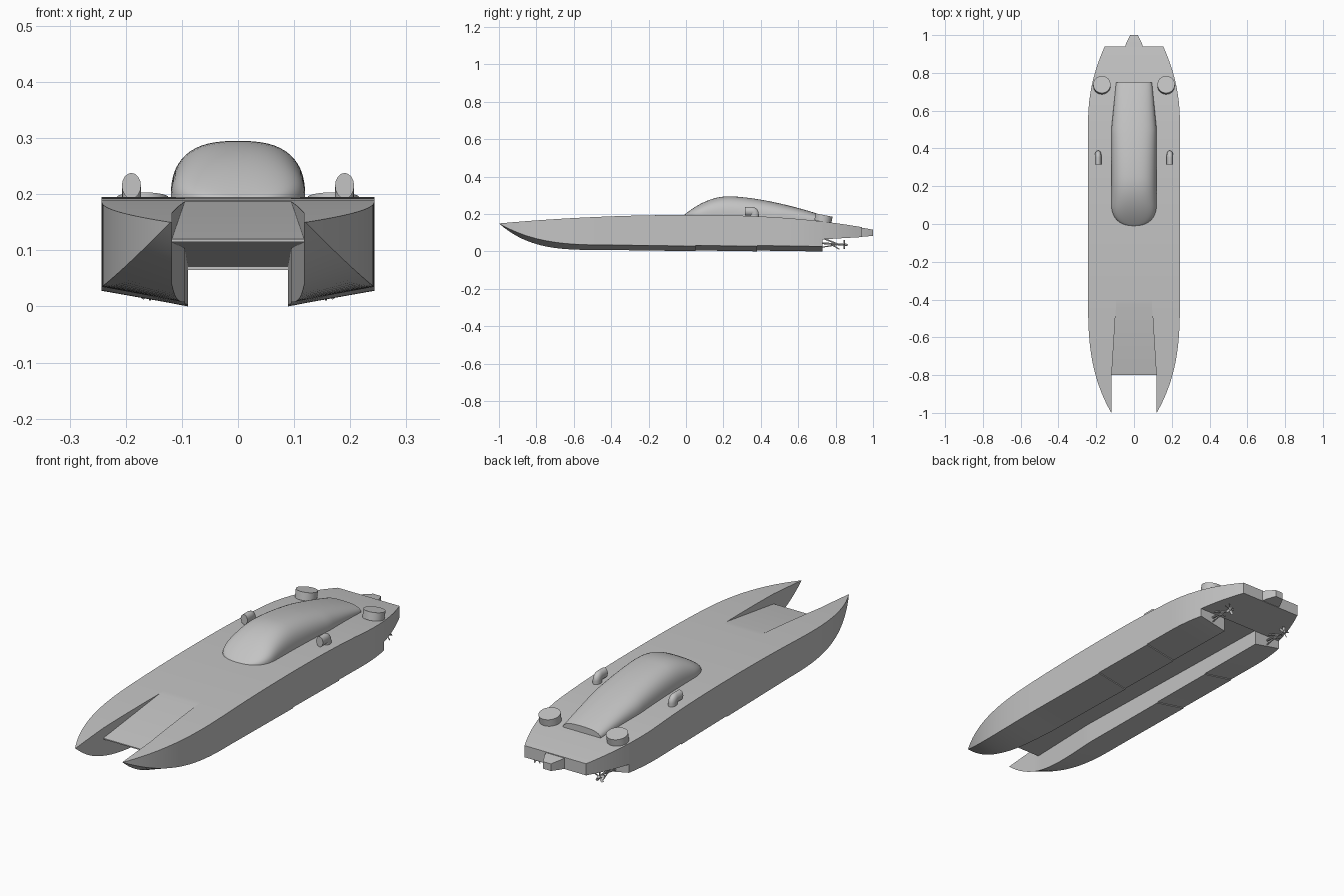
import bpy, bmesh, math
from mathutils import Matrix, Vector

if "Cube" in bpy.data.objects:
    bpy.data.objects.remove(bpy.data.objects["Cube"])

grey = bpy.data.materials.new("hull_grey")
grey.use_nodes = True
COLOUR = (0.55, 0.55, 0.55, 1)
grey.diffuse_color = COLOUR
grey.node_tree.nodes["Principled BSDF"].inputs["Base Color"].default_value = COLOUR


def finish(name, bm, mirror=False, angle=25):
    """Turn a bmesh into a shaded object, optionally mirrored across x."""
    bmesh.ops.remove_doubles(bm, verts=bm.verts, dist=0.0002)
    bmesh.ops.recalc_face_normals(bm, faces=bm.faces)
    mesh = bpy.data.meshes.new(name)
    bm.to_mesh(mesh)
    bm.free()
    mesh.materials.append(grey)
    ob = bpy.data.objects.new(name, mesh)
    bpy.context.collection.objects.link(ob)
    bpy.ops.object.select_all(action="DESELECT")
    ob.select_set(True)
    bpy.context.view_layer.objects.active = ob
    bpy.ops.object.shade_smooth_by_angle(angle=math.radians(angle))
    if mirror:
        ob.modifiers.new("mirror", "MIRROR")
    return ob


def loft(name, rings, **options):
    """Skin closed rings with equal point counts and cap both ends."""
    bm = bmesh.new()
    loops = [[bm.verts.new(p) for p in ring] for ring in rings]
    for a, b in zip(loops, loops[1:]):
        for i in range(len(a)):
            j = (i + 1) % len(a)
            bm.faces.new((a[i], a[j], b[j], b[i]))
    bm.faces.new(loops[0])
    bm.faces.new(loops[-1])
    return finish(name, bm, **options)


def span(a, b, n):
    return [a + (b - a) * i / n for i in range(n + 1)]


def ramp(y, y0, y1, a, b):
    t = min(max((y - y0) / (y1 - y0), 0), 1)
    return a + (b - a) * t


# Hull lines as functions of the distance along the boat
BOW, WING, RAMP_END, TRANSOM, STERN = -1, -0.8, -0.43, 0.73, 0.94
STEPS = (0.05, 0.38)


def bow(y):
    return min(max((-0.4 - y) / 0.6, 0), 1)


def deck_z(y):
    if y < 0:
        return 0.195 - 0.045 * y * y
    return 0.195 - 0.065 * (y / STERN) ** 2.5


def outer_x(y):
    return 0.243 - 0.123 * bow(y) ** 2.8 - 0.088 * max((y - 0.55) / 0.39, 0) ** 2


def inner_x(y):
    return ramp(y, WING, RAMP_END, 0.118, 0.095) - ramp(y, RAMP_END, TRANSOM, 0, 0.006)


def bottom_z(y):
    """Running surface with two shallow steps."""
    fall = ramp(y, -0.4, TRANSOM, 0.008, -0.008)
    return fall + 0.004 * sum(y > s for s in STEPS)


def sponson_ring(y):
    xi, xo, zt = inner_x(y), outer_x(y), deck_z(y)
    base = bottom_z(y)
    chine = base + 0.027 + 0.115 * bow(y) ** 3
    keel = base + 0.142 * bow(y) ** 3.7
    return [(xi, y, zt), (max(xo, xi), y, zt),
            (max(xo, xi), y, min(chine, zt)), (xi, y, min(keel, zt))]


# Twin sponsons
stations = span(BOW, -0.4, 24) + span(-0.35, 0.7, 21) + [TRANSOM]
for s in STEPS:
    stations += [s - 0.0005, s + 0.0005]
loft("sponsons", [sponson_ring(y) for y in sorted(set(stations))], mirror=True)


# Bridge between the sponsons, with a sloping front wing
def bridge_ring(y):
    x = inner_x(y)
    top = ramp(y, WING, RAMP_END, 0.12, deck_z(RAMP_END)) if y < RAMP_END else deck_z(y)
    roof = ramp(y, WING, TRANSOM, 0.115, 0.07)
    return [(-x, y, top), (x, y, top), (x, y, roof), (-x, y, roof)]


loft("bridge_deck", [bridge_ring(y) for y in [WING, RAMP_END] + span(-0.4, TRANSOM, 24)])


# Raised stern overhang
def stern_ring(y):
    x, zt = outer_x(y), deck_z(y)
    zb = ramp(y, TRANSOM, STERN, 0.065, 0.077)
    return [(-x, y, zt), (x, y, zt), (x, y, zb), (-x, y, zb)]


loft("stern_overhang", [stern_ring(y) for y in span(TRANSOM, STERN, 8)])

# Tapered block on the transom
block = []
for y, x, zb, zt in ((0.93, 0.05, 0.078, 0.128), (0.96, 0.04, 0.08, 0.124), (1, 0.02, 0.084, 0.116)):
    block.append([(-x, y, zt), (x, y, zt), (x, y, zb), (-x, y, zb)])
loft("transom_block", block)


# Rounded canopy
def signed_power(v, p):
    return math.copysign(abs(v) ** p, v)


def canopy_ring(y):
    nose = max((0.11 - y) / 0.12, 0)
    w = 0.12 * max(1 - nose ** 2.4, 0) ** (1 / 2.4) - ramp(y, 0.5, 0.75, 0, 0.025)
    if y < 0.23:
        top = 0.295 - 0.1 * ((0.23 - y) / 0.24) ** 2
    else:
        top = 0.295 - 0.108 * ((y - 0.23) / 0.52) ** 1.6
    base = deck_z(y) - 0.004
    ring = []
    for a in span(0, math.pi, 28):
        ring.append((w * signed_power(math.cos(a), 0.75), y,
                     base + (top - base) * math.sin(a) ** 0.75))
    return ring


canopy_y = [-0.01 + 0.24 * t * t for t in span(0.02, 1, 20)] + span(0.25, 0.75, 20)
loft("canopy", [canopy_ring(y) for y in canopy_y], angle=40)


# Round hatches set square to the sloping rear deck
bm = bmesh.new()
place = Matrix.Translation((0.17, 0.735, 0.177)) @ Matrix.Rotation(math.radians(-11), 4, "X")
bmesh.ops.create_cone(bm, cap_ends=True, segments=32, radius1=0.046, radius2=0.046,
                      depth=0.036, matrix=place)
finish("deck_hatches", bm, mirror=True)

# Elbow air intakes facing forward
path = [(0.315, 0.215, 0)]
for a in span(0, math.pi / 2, 8):
    path.append((0.352 + 0.014 * math.sin(a), 0.201 + 0.014 * math.cos(a), a))
path.append((0.366, 0.17, math.pi / 2))
rings = []
for y, z, bend in path:
    ring = []
    for a in span(0, math.tau, 16)[:-1]:
        r = 0.023 * math.sin(a)
        ring.append((0.19 + 0.017 * math.cos(a), y + r * math.sin(bend), z + r * math.cos(bend)))
    rings.append(ring)
loft("air_intakes", rings, mirror=True, angle=40)


# Propeller drives
def rod(bm, a, b, radius, tip=None):
    a, b = Vector(a), Vector(b)
    d = b - a
    m = Matrix.Translation((a + b) / 2) @ d.to_track_quat("Z", "Y").to_matrix().to_4x4()
    bmesh.ops.create_cone(bm, cap_ends=True, segments=10, radius1=radius,
                          radius2=radius if tip is None else tip, depth=d.length, matrix=m)


PX, PY, PZ = 0.157, 0.845, 0.036
bm = bmesh.new()
rod(bm, (PX, 0.72, 0.045), (PX, 0.86, 0.035), 0.005)
rod(bm, (PX, 0.85, 0.036), (PX, 0.865, 0.035), 0.008, 0.003)
rod(bm, (PX, 0.74, 0.068), (PX, 0.82, 0.036), 0.004)
rod(bm, (PX, 0.72, 0.022), (PX, 0.81, 0.036), 0.003)
rod(bm, (PX, 0.78, 0.036), (PX, 0.82, 0.012), 0.004, 0.002)
finish("drive_shafts", bm, mirror=True)

bm = bmesh.new()
for k in range(5):
    turn = Matrix.Rotation(math.tau * k / 5, 4, "Y")
    m = (Matrix.Translation((PX, PY, PZ)) @ turn @ Matrix.Translation((0, 0, 0.014))
         @ Matrix.Rotation(math.radians(35), 4, "Z") @ Matrix.Diagonal((0.011, 0.002, 0.024, 1)))
    bmesh.ops.create_cube(bm, size=1, matrix=m)
finish("propeller_blades", bm, mirror=True)
